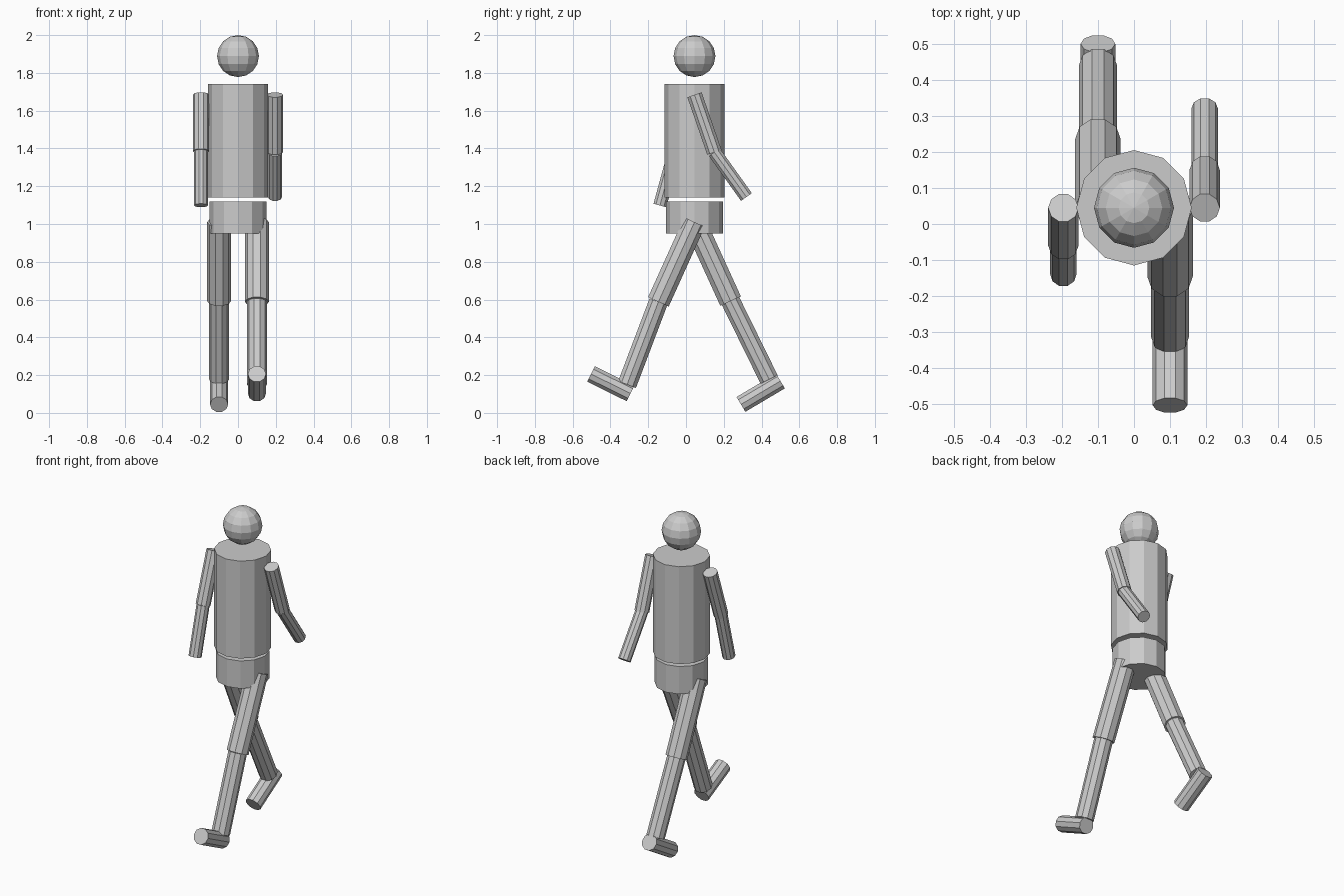
import bpy, bmesh
from mathutils import Vector, Matrix

if "Cube" in bpy.data.objects:
    bpy.data.objects.remove(bpy.data.objects["Cube"])

CY = 0.045  # body axis in y


def add_object(name, bm):
    mesh = bpy.data.meshes.new(name)
    bm.to_mesh(mesh)
    bm.free()
    bpy.context.collection.objects.link(bpy.data.objects.new(name, mesh))


def tube(name, a, b, radius, sides=10):
    """Flat-shaded capped cylinder from a to b, with a corner facing sideways."""
    a, b = Vector(a), Vector(b)
    z = (b - a).normalized()
    y = Vector((1, 0, 0))
    x = y.cross(z)
    rot = Matrix((x, y, z)).transposed().to_4x4()
    bm = bmesh.new()
    bmesh.ops.create_cone(bm, cap_ends=True, segments=sides, radius1=radius,
                          radius2=radius, depth=(b - a).length,
                          matrix=Matrix.Translation((a + b) / 2) @ rot)
    add_object(name, bm)


# Head
bm = bmesh.new()
bmesh.ops.create_uvsphere(bm, u_segments=12, v_segments=8, radius=0.111,
                          matrix=Matrix.Translation((0, CY, 1.889)))
add_object("head", bm)

# Trunk
tube("torso", (0, CY, 1.14), (0, CY, 1.74), 0.16, 12)
tube("pelvis", (0, CY, 0.95), (0, CY, 1.12), 0.15, 12)

# Limbs: joint positions as (y, z) in the walking pose
legs = {
    "left": (0.1, (-0.146, 0.588), (-0.312, 0.15), (-0.294, 0.103), (-0.503, 0.206)),
    "right": (-0.1, (0.236, 0.592), (0.44, 0.177), (0.5, 0.169), (0.291, 0.045)),
}
for side, (x, knee, ankle, heel, toe) in legs.items():
    tube(side + "_thigh", (x, CY, 1.01), (x, *knee), 0.063)
    tube(side + "_shin", (x, *knee), (x, *ankle), 0.053)
    tube(side + "_foot", (x, *heel), (x, *toe), 0.048)

arms = {
    "left": (0.196, (0.15, 1.38), (0.32, 1.143)),
    "right": (-0.196, (-0.06, 1.385), (-0.138, 1.098)),
}
for side, (x, elbow, hand) in arms.items():
    tube(side + "_upper_arm", (x, CY, 1.684), (x, *elbow), 0.042)
    tube(side + "_forearm", (x, *elbow), (x, *hand), 0.037)
